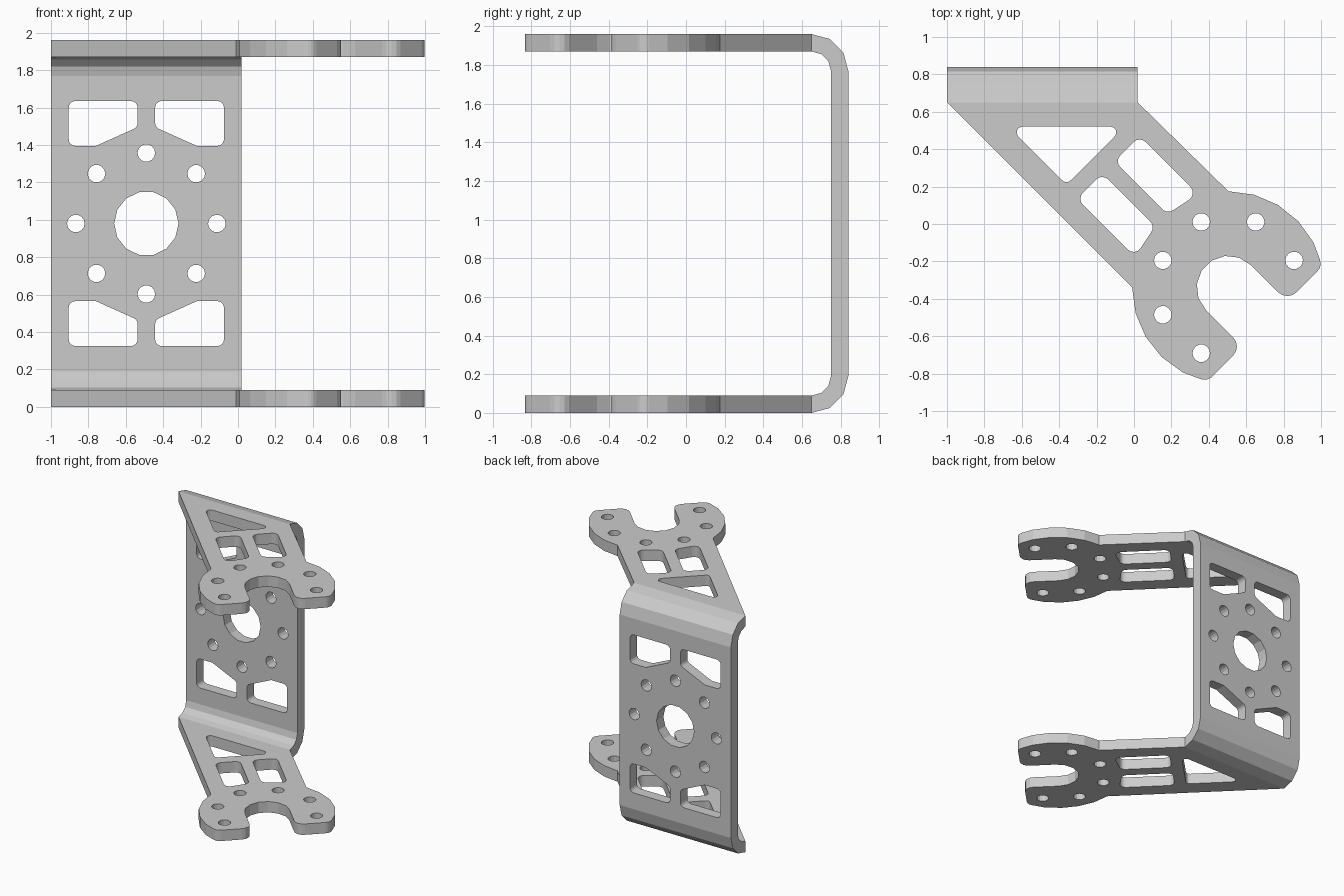
import bpy, bmesh, math
from mathutils import Vector

if "Cube" in bpy.data.objects:
    bpy.data.objects.remove(bpy.data.objects["Cube"])

X0, X1 = -1.0, 0.02          # width of the back plate
H, T = 1.96, 0.09            # height, sheet thickness
BEND_Y, BACK_Y = 0.65, 0.84  # start of bend, rear face
R_OUT = BACK_Y - BEND_Y
R_IN = R_OUT - T
MX, MZ = -0.49, H / 2        # middle of the back plate
bm = bmesh.new()


def arc(cx, cy, r, a0, a1, n):
    """n+1 points from angle a0 to a1 (degrees)."""
    angs = [math.radians(a0 + (a1 - a0) * i / n) for i in range(n + 1)]
    return [(cx + r * math.cos(a), cy + r * math.sin(a)) for a in angs]


def circle(cx, cy, r, n=14):
    return arc(cx, cy, r, 0, 360, n)[:-1]


def fillet(pts, seg=4):
    """Round the corners of a closed outline; points are (x, y[, radius])."""
    out = []
    for i, p in enumerate(pts):
        c = Vector(p[:2])
        r = p[2] if len(p) > 2 else 0
        if not r:
            out.append(tuple(c))
            continue
        a = (Vector(pts[i - 1][:2]) - c).normalized()
        b = (Vector(pts[(i + 1) % len(pts)][:2]) - c).normalized()
        half = a.angle(b) / 2
        mid = c + (a + b).normalized() * (r / math.sin(half))
        p0 = c + a * (r / math.tan(half)) - mid
        p1 = c + b * (r / math.tan(half)) - mid
        sweep = math.atan2(p0.x * p1.y - p0.y * p1.x, p0.dot(p1))
        start = math.degrees(math.atan2(p0.y, p0.x))
        out += arc(mid.x, mid.y, r, start, start + math.degrees(sweep), seg)
    return out


def sheet(loops, lo, hi, place, normal):
    """Flat sheet between lo and hi: first loop is the outline, others are holes."""
    caps = ([], [])
    for loop in loops:
        rings = [[bm.verts.new(place(p, q, lv)) for p, q in loop] for lv in (lo, hi)]
        for i in range(len(loop)):
            j = (i + 1) % len(loop)
            bm.faces.new((rings[0][i], rings[0][j], rings[1][j], rings[1][i]))
            for ring, cap in zip(rings, caps):
                cap.append(bm.edges.get((ring[i], ring[j])))
    for cap in caps:
        bmesh.ops.triangle_fill(bm, edges=cap, use_beauty=True, normal=normal)


# Arm: drawn along its own axis (u towards the fork, v across)
def arm_uv(p):
    u, v = p[0], p[1]
    s = math.sqrt(0.5)
    return (0.505 + (u + v) * s, -0.34 + (v - u) * s) + tuple(p[2:])


R_FORK, R_SLOT, U_END = 0.515, 0.17, 0.275
tip = math.degrees(math.acos(U_END / R_FORK))
outer = arc(0, 0, R_FORK, 135, tip, 5)
half = outer[:-1] + [outer[-1] + (0.06,), (U_END, R_SLOT, 0.07)]
slot = arc(0, 0, R_SLOT, 90, 270, 7)
other = [(p[0], -p[1]) + tuple(p[2:]) for p in reversed(half)]
outline = [(X0, BEND_Y), (X1, BEND_Y)] + [arm_uv(p) for p in half + slot + other]
arm = [fillet(outline)]
arm.append(fillet([(-0.67, 0.52, 0.03), (-0.052, 0.52, 0.03), (-0.361, 0.211, 0.03)]))
for side in (1, -1):
    win = [(-0.909, 0.046), (-0.909, 0.237), (-0.47, 0.237), (-0.509, 0.046)]
    arm.append(fillet([arm_uv((u, v * side, 0.045)) for u, v in win]))
for k in range(6):
    x, y = arc(0.505, -0.34, 0.38, 22.5 + 45 * k, 0, 1)[0]
    arm.append(circle(x, y, 0.047))
for z in (0, H - T):
    sheet(arm, z, z + T, lambda p, q, lv: (p, q, lv), (0, 0, 1))

# Back plate with centre hole, bolt ring and four windows
plate = [[(X0, R_OUT), (X1, R_OUT), (X1, H - R_OUT), (X0, H - R_OUT)],
         circle(MX, MZ, 0.172)]
for k in range(8):
    x, z = arc(MX, MZ, 0.377, 45 * k, 0, 1)[0]
    plate.append(circle(x, z, 0.047))
window = [(0.415, 0.655, 0.035), (0.047, 0.655, 0.035), (0.047, 0.515, 0.035),
          (0.27, 0.415, 0.02), (0.415, 0.415, 0.035)]
for sx in (1, -1):
    for sz in (1, -1):
        plate.append(fillet([(MX + sx * x, MZ + sz * z, r) for x, z, r in window]))
sheet(plate, BACK_Y - T, BACK_Y, lambda p, q, lv: (p, lv, q), (0, 1, 0))

# Rounded bends joining the arms to the plate
for top in (False, True):
    rows = []
    for pi, po in zip(arc(BEND_Y, R_OUT, R_IN, -90, 0, 3), arc(BEND_Y, R_OUT, R_OUT, -90, 0, 3)):
        corners = ((X0, pi), (X1, pi), (X1, po), (X0, po))
        rows.append([bm.verts.new((x, p[0], H - p[1] if top else p[1])) for x, p in corners])
    for a, b in zip(rows, rows[1:]):
        for i in range(4):
            j = (i + 1) % 4
            bm.faces.new((a[i], a[j], b[j], b[i]))

# Weld the sheet and drop the hidden walls at the joints
bmesh.ops.remove_doubles(bm, verts=bm.verts[:], dist=0.0005)
def flat_at(f, axis, val):
    return all(abs(v.co[axis] - val) < 1e-3 for v in f.verts)
hidden = [f for f in bm.faces if flat_at(f, 1, BEND_Y)
          or flat_at(f, 2, R_OUT) or flat_at(f, 2, H - R_OUT)]
bmesh.ops.delete(bm, geom=hidden, context='FACES')
bmesh.ops.recalc_face_normals(bm, faces=bm.faces[:])

mesh = bpy.data.meshes.new("fork_bracket")
bm.to_mesh(mesh)
bm.free()
bpy.context.collection.objects.link(bpy.data.objects.new("fork_bracket", mesh))
